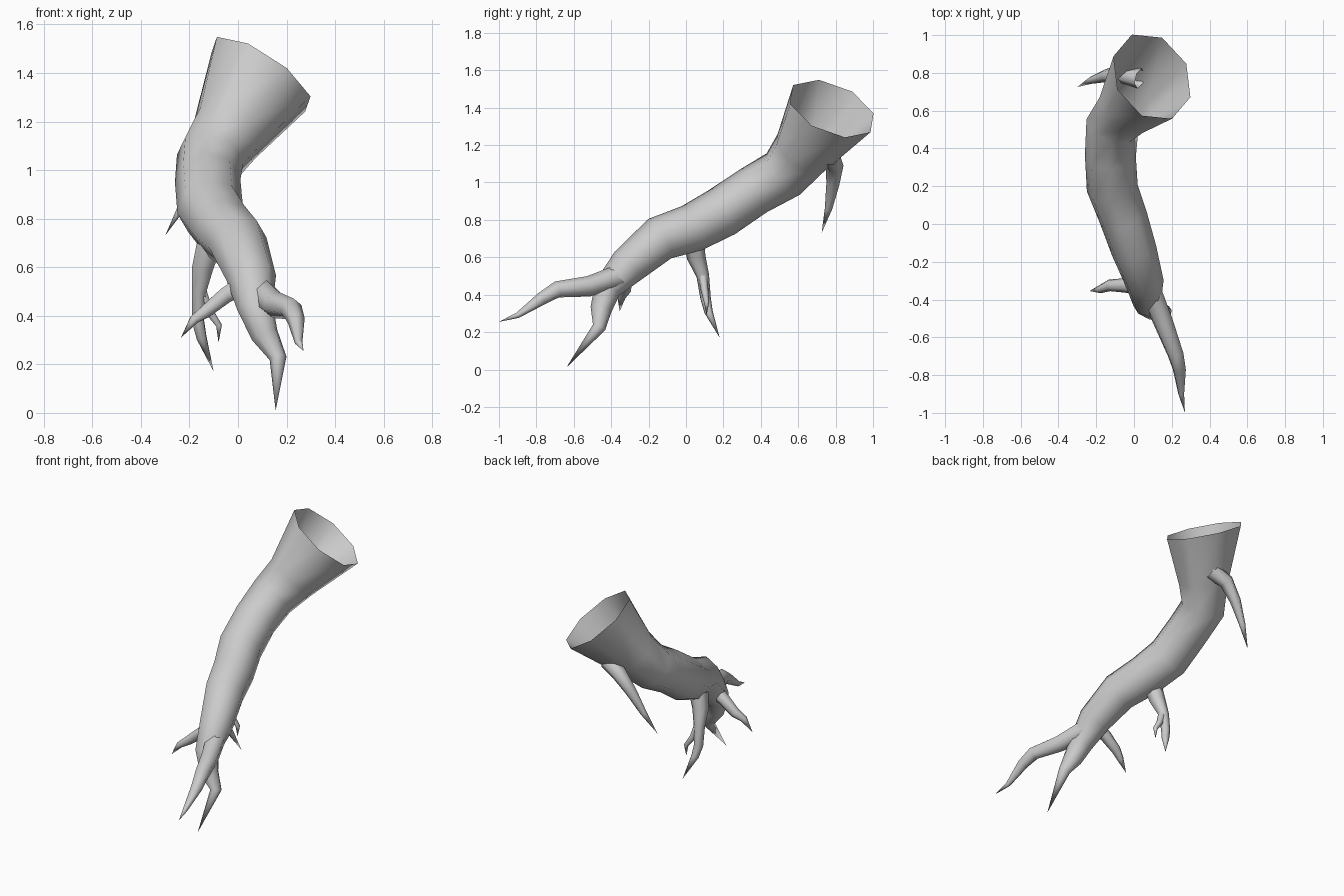
import bpy, bmesh, math
from mathutils import Vector

if "Cube" in bpy.data.objects:
    bpy.data.objects.remove(bpy.data.objects["Cube"])


def root_tube(name, path, sides, start_normal=None, ref=(0, 1, 0)):
    """Open-ended tapering tube through (x, y, z, radius) points; radius 0 closes to a tip."""
    pts = [Vector(p[:3]) for p in path]
    bm = bmesh.new()
    prev = None
    u = Vector(ref)
    for i, p in enumerate(path):
        # ring plane follows the bisector of the two neighbouring segments
        a = (pts[i] - pts[i - 1]).normalized() if i > 0 else Vector()
        b = (pts[i + 1] - pts[i]).normalized() if i < len(pts) - 1 else Vector()
        t = (a + b).normalized()
        if i == 0 and start_normal:
            t = Vector(start_normal).normalized()
        if p[3] == 0:
            tip = bm.verts.new(pts[i])
            for k in range(sides):
                bm.faces.new((prev[k], prev[(k + 1) % sides], tip))
            break
        u = (u - t * u.dot(t)).normalized()
        v = t.cross(u)
        ring = []
        for k in range(sides):
            ang = 2 * math.pi * k / sides
            ring.append(bm.verts.new(pts[i] + p[3] * (u * math.cos(ang) + v * math.sin(ang))))
        if prev:
            for k in range(sides):
                n = (k + 1) % sides
                bm.faces.new((prev[k], prev[n], ring[n], ring[k]))
        prev = ring
    for f in bm.faces:
        f.smooth = True
    bmesh.ops.recalc_face_normals(bm, faces=bm.faces)
    me = bpy.data.meshes.new(name)
    bm.to_mesh(me)
    bm.free()
    ob = bpy.data.objects.new(name, me)
    bpy.context.collection.objects.link(ob)
    return ob


# Main root, flared open at the top and running down into the lower point
root_tube("main_root", [
    (.095, .78, 1.395, .248), (-.04, .61, 1.155, .16), (-.115, .52, 1.045, .142),
    (-.125, .36, .955, .135), (-.115, .19, .84, .137), (-.055, .03, .755, .13),
    (0, -.14, .70, .122), (.055, -.31, .555, .103), (.07, -.42, .435, .075),
    (.11, -.455, .32, .058), (.165, -.465, .225, .036), (.155, -.64, .01, 0)],
    8, (-.53, -.34, -.78), (-.105, .22, -.025))

# Forked branch reaching forward
root_tube("front_branch", [
    (.09, -.36, .50, .062), (.155, -.52, .445, .056), (.22, -.69, .428, .045),
    (.24, -.77, .38, .036), (.25, -.9, .29, .016), (.27, -1, .255, 0)], 6)

# Small branch on the left
root_tube("left_branch", [
    (.03, -.33, .53, .046), (-.05, -.325, .485, .038), (-.13, -.325, .42, .031),
    (-.18, -.345, .385, .022), (-.235, -.355, .31, 0)], 6)

# Branch hanging under the middle, with its twig
root_tube("under_branch", [
    (-.12, .04, .69, .058), (-.145, .055, .60, .05), (-.16, .09, .5, .034),
    (-.165, .105, .38, .028), (-.15, .12, .31, .023), (-.1, .18, .17, 0)], 6)
root_tube("under_twig", [
    (-.15, .09, .50, .024), (-.12, .1, .42, .02), (-.078, .11, .36, .014),
    (-.08, .11, .29, 0)], 6)

# Branch behind the flared end
root_tube("back_branch", [
    (.03, .77, 1.14, .055), (-.07, .795, 1.09, .047), (-.15, .785, .99, .035),
    (-.225, .762, .86, .02), (-.3, .725, .73, 0)], 6)
